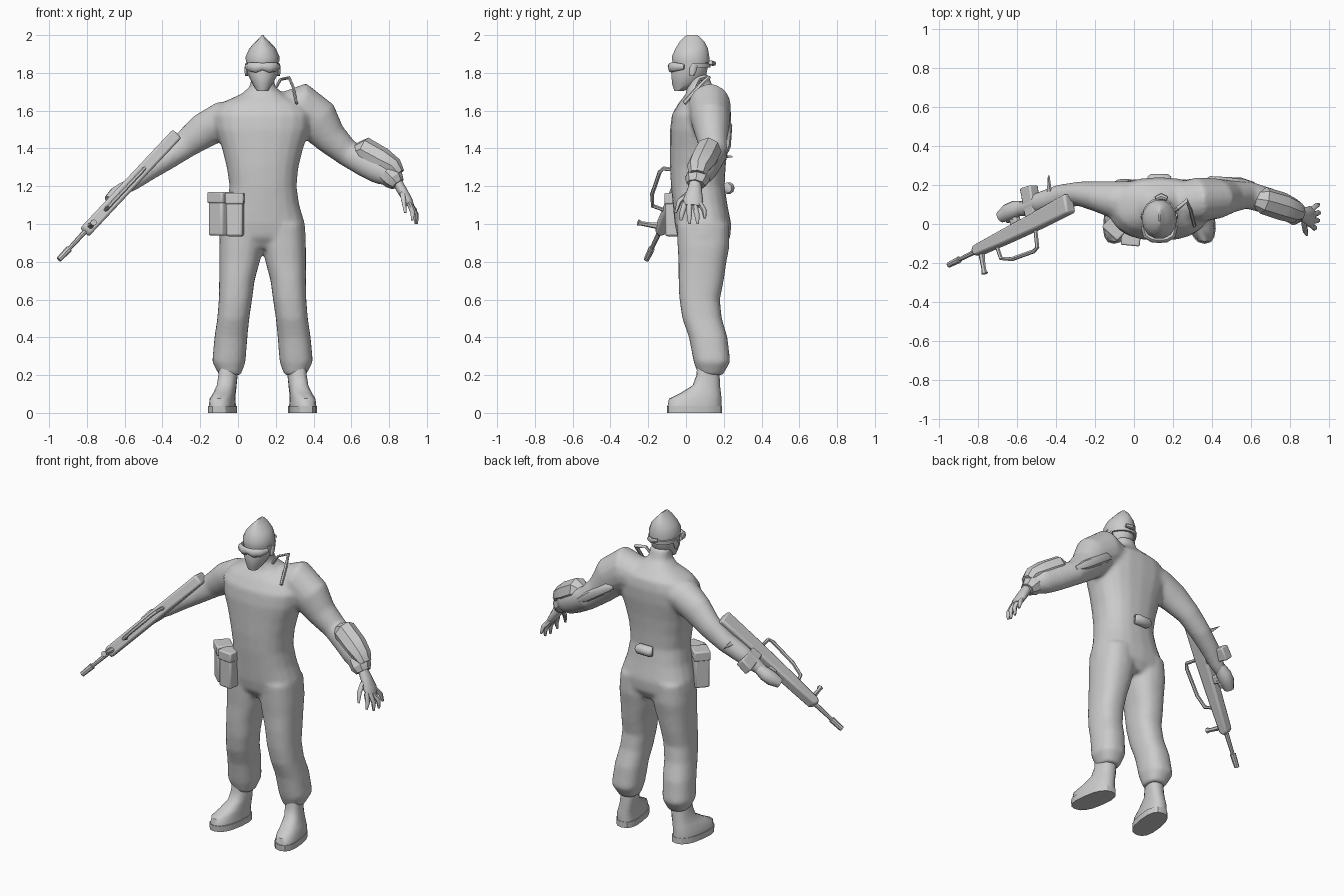
import bpy, bmesh, math
from mathutils import Vector as V

grey = bpy.data.materials.new("cloth grey")
grey.diffuse_color = (0.6, 0.6, 0.6, 1)
MID = 0.13  # x of the figure's centre line


def curve(c, a, b, n, p):
    """One superellipse ring around c with half axes a and b."""
    out = []
    for i in range(n):
        t = 2 * math.pi * i / n
        x, y = math.cos(t), math.sin(t)
        out.append(c + a * math.copysign(abs(x) ** (2 / p), x)
                   + b * math.copysign(abs(y) ** (2 / p), y))
    return out


def stack(rows, n=20, p=2.4, mirror=False, splay=0):
    """Horizontal rings from rows of (z, x0, x1, y0, y1)."""
    rings = []
    for z, x0, x1, y0, y1 in rows:
        r = curve(V(((x0 + x1) / 2, (y0 + y1) / 2, z)), V(((x1 - x0) / 2, 0, 0)),
                  V((0, (y1 - y0) / 2, 0)), n, p)
        for q in r:
            q.x += splay * (q.y - 0.1)
            if mirror:
                q.x = 2 * MID - q.x
        rings.append(r)
    return rings


def tube(rows, n=10, side=(0, 1, 0), p=2):
    """Rings along a path from rows of (x, y, z, radius along side, other radius)."""
    pts = [V(r[:3]) for r in rows]
    rings = []
    for i, r in enumerate(rows):
        t = (pts[min(i + 1, len(pts) - 1)] - pts[max(i - 1, 0)]).normalized()
        a = V(side)
        a = (a - t * a.dot(t)).normalized()
        rings.append(curve(pts[i], a * r[3], t.cross(a) * r[-1], n, p))
    return rings


def part(name, lofts, angle=40, voxel=0, bevel=0):
    """Skin each loft with capped ends and make one object."""
    bm = bmesh.new()
    for rings in lofts:
        vs = [[bm.verts.new(q) for q in r] for r in rings]
        n = len(vs[0])
        for lo, hi in zip(vs, vs[1:]):
            for i in range(n):
                bm.faces.new((lo[i], lo[(i + 1) % n], hi[(i + 1) % n], hi[i]))
        bm.faces.new(vs[0][::-1])
        bm.faces.new(vs[-1])
    bmesh.ops.recalc_face_normals(bm, faces=bm.faces)
    me = bpy.data.meshes.new(name)
    bm.to_mesh(me)
    bm.free()
    me.materials.append(grey)
    ob = bpy.data.objects.new(name, me)
    bpy.context.collection.objects.link(ob)
    bpy.ops.object.select_all(action='DESELECT')
    ob.select_set(True)
    bpy.context.view_layer.objects.active = ob
    if voxel:
        m = ob.modifiers.new("blend", 'REMESH')
        m.mode, m.voxel_size, m.use_smooth_shade = 'VOXEL', voxel, True
        s = ob.modifiers.new("soften", 'SMOOTH')
        s.factor, s.iterations = 0.5, 8
    else:
        if bevel:
            b = ob.modifiers.new("bevel", 'BEVEL')
            b.width, b.segments = bevel, 2
        bpy.ops.object.shade_smooth_by_angle(angle=math.radians(angle))
    return ob


# clothed body: torso, legs and arms blended into one suit
torso = stack([(0.87, -.05, .31, 0, .2), (0.93, -.1, .36, -.045, .235), (1.0, -.095, .355, -.06, .24),
               (1.1, -.06, .325, -.07, .22), (1.2, -.045, .31, -.08, .205), (1.3, -.06, .32, -.085, .21),
               (1.4, -.085, .345, -.085, .22), (1.5, -.12, .38, -.085, .235), (1.58, -.13, .39, -.075, .24),
               (1.64, -.09, .35, -.04, .23), (1.69, .02, .24, 0, .18), (1.73, .065, .195, .005, .14),
               (1.79, .07, .19, 0, .12)])
LEG = [(1.0, -.09, .13, -.05, .23), (.88, -.1, .128, -.045, .23), (.8, -.1, .115, -.04, .215),
       (.7, -.1, .088, -.04, .2), (.6, -.102, .075, -.035, .18), (.5, -.11, .06, -.02, .19),
       (.4, -.125, .05, .015, .22), (.27, -.137, .04, .04, .235), (.2, -.1, .015, .065, .195)]
left_arm = tube([(.22, .11, 1.6, .1, .09), (.33, .125, 1.62, .115, .13), (.42, .13, 1.55, .105, .12),
                 (.49, .14, 1.455, .085, .09), (.58, .15, 1.375, .072, .072), (.68, .12, 1.325, .068, .08),
                 (.76, .09, 1.285, .07, .08), (.82, .06, 1.24, .05, .05), (.85, .05, 1.2, .035, .03)], 16)
right_arm = tube([(.04, .11, 1.57, .11, .09), (-.08, .12, 1.55, .1, .1), (-.18, .14, 1.495, .08, .095),
                  (-.28, .155, 1.42, .063, .075), (-.38, .14, 1.345, .062, .062), (-.48, .11, 1.28, .055, .055),
                  (-.56, .08, 1.215, .042, .042), (-.6, .07, 1.185, .035, .03)], 16)
part("suit", [torso, stack(LEG), stack(LEG, mirror=True), left_arm, right_arm], voxel=0.012)

# boots with flat soles
BOOT = [(.035, -.142, -.008, -.098, .188), (.075, -.138, -.012, -.09, .188), (.105, -.125, -.012, -.03, .185),
        (.145, -.112, -.01, .035, .18), (.2, -.105, -.005, .055, .178), (.26, -.1, -.01, .06, .17)]
SOLE = [(0, -.146, -.002, -.1, .19), (.037, -.146, -.002, -.102, .19)]
for label, flip in (("right", False), ("left", True)):
    part(label + "_boot", [stack(BOOT, 16, 2.5, flip, .14)], 50)
    part(label + "_sole", [stack(SOLE, 16, 2.5, flip, .14)], 30)

# head, pointed cap, goggles with strap
part("masked_head", [stack([(1.705, .1, .16, -.062, -.01), (1.74, .077, .183, -.075, .07),
                            (1.79, .052, .208, -.08, .11), (1.84, .047, .213, -.072, .12),
                            (1.9, .05, .21, -.07, .12)], 14, 2)], 50)
part("cap", [stack([(1.855, .042, .218, -.074, .126), (1.885, .04, .22, -.078, .126), (1.93, .06, .2, -.058, .118),
                    (1.965, .092, .168, -.035, .1), (1.99, .118, .142, -.01, .075), (2.0, .126, .134, .005, .06)],
                   14, 2)], 50)
part("goggles", [tube([(.045, -.01, 1.832, .014, .01), (.06, -.06, 1.832, .024, .015), (.095, -.08, 1.828, .027, .015),
                       (.13, -.083, 1.834, .019, .014), (.165, -.08, 1.828, .027, .015),
                       (.2, -.06, 1.832, .024, .015), (.215, -.01, 1.832, .014, .01)], 8, (0, 0, 1))], 50)
part("goggle_strap", [stack([(1.828, .041, .219, -.06, .13), (1.852, .04, .22, -.06, .132)], 16, 2)], 30)
part("strap_knot", [tube([(.11, .13, 1.855, .012, .012), (.14, .142, 1.85, .018, .014),
                          (.17, .13, 1.855, .012, .012)], 8)])
part("ears", [tube([(x, .03, 1.785, .012, .008), (x, .038, 1.82, .02, .011), (x, .045, 1.845, .016, .008)], 8)
              for x in (.045, .215)])

# shoulder strap loop
part("shoulder_strap", [tube([(.2, .06, 1.72, .012, .008), (.225, .08, 1.765, .012, .008), (.27, .12, 1.775, .013, .01),
                              (.29, .07, 1.73, .012, .008), (.31, -.01, 1.64, .012, .008)], 6)])

# forearm guard and gauntlet cuff
part("forearm_guard", [tube([(.625, .13, 1.385, .045, .04), (.665, .12, 1.39, .07, .072), (.76, .09, 1.335, .072, .07),
                             (.825, .065, 1.3, .062, .052), (.85, .06, 1.265, .045, .035)], 8)], 30)
part("gauntlet_cuff", [tube([(.79, .07, 1.27, .06, .062), (.825, .058, 1.235, .066, .058),
                             (.845, .052, 1.21, .05, .04)], 8)], 30)

# open left hand
fingers = [((.905, .07, 1.115), (.935, .095, 1.075), (.948, .1, 1.03)),
           ((.915, .045, 1.1), (.945, .058, 1.05), (.947, .062, 1.0)),
           ((.915, .018, 1.1), (.94, .018, 1.05), (.94, .018, 1.0)),
           ((.905, -.005, 1.11), (.925, -.02, 1.06), (.923, -.028, 1.02)),
           ((.87, .01, 1.16), (.878, -.035, 1.12), (.885, -.055, 1.06))]
palm = tube([(.84, .05, 1.225, .03, .028), (.87, .045, 1.175, .04, .028), (.9, .038, 1.125, .054, .025),
             (.918, .035, 1.095, .045, .016)], 10)
part("left_hand", [palm] + [tube([(*a, .015, .015), (*b, .014, .014), (*c, .007, .007)], 6)
                            for a, b, c in fingers], 60)

# hip pouches
def box(c, hx, hy, hz, turn):
    a, b = V((math.cos(turn), math.sin(turn), 0)), V((-math.sin(turn), math.cos(turn), 0))
    return [[V(c) + V((0, 0, z)) + a * i * hx + b * j * hy for i, j in ((-1, -1), (1, -1), (1, 1), (-1, 1))]
            for z in (-hz, hz)]


part("hip_pouches", [box((-.015, -.062, 1.045), .045, .045, .11, -.1),
                     box((-.092, -.015, 1.05), .05, .045, .112, -.75)], bevel=.012)
part("pouch_flaps", [box((-.015, -.062, 1.135), .049, .049, .03, -.1),
                     box((-.092, -.015, 1.14), .054, .049, .03, -.75)], bevel=.008)

# rolled kit at the back of the waist, and sheath behind the upper arm
part("waist_roll", [tube([(.08, .22, 1.19, .025, .025), (.09, .225, 1.19, .032, .032),
                          (.17, .225, 1.19, .032, .032), (.18, .22, 1.19, .025, .025)], 10)])
part("arm_sheath", [tube([(.36, .215, 1.53, .012, .015), (.39, .22, 1.52, .025, .03), (.55, .215, 1.41, .022, .028),
                          (.61, .205, 1.37, .012, .015)], 8)])

# rifle frame: s runs to the muzzle, h towards the carrying handle, w sideways
O = V((-.33, .1, 1.47))
D = (V((-.95, -.21, .81)) - O).normalized()
U = V((0, -1, 0))
U = (U - D * U.dot(D)).normalized()
W = D.cross(U)


def slab(profile, half):
    return [[O + D * s + U * h + W * w for s, h in profile] for w in (-half, half)]


def rod(path, n=8):
    return tube([(*(O + D * s + U * h), r, r) for s, h, r in path], n, W)


part("rifle_body", [slab([(-.01, -.055), (.1, -.05), (.3, -.042), (.52, -.036), (.73, -.028), (.75, 0),
                          (.73, .028), (.5, .038), (.25, .045), (0, .045)], .032)], bevel=.012)
part("rifle_barrel", [rod([(.72, 0, .014), (.87, 0, .011), (.872, 0, .018), (.955, 0, .015)])], 30)
part("carrying_handle", [rod([(.28, .02, .01), (.3, .13, .011), (.33, .14, .011), (.5, .125, .011),
                              (.575, .095, .011), (.585, .02, .01)], 6)], 30)
part("front_grip", [rod([(.7, .0, .02), (.71, .06, .014), (.715, .11, .012), (.715, .13, .018)], 6)], 30)
part("magazine", [slab([(.24, -.03), (.31, -.03), (.3, -.19), (.22, -.18)], .03)], bevel=.008)
part("rear_fin", [slab([(.12, -.03), (.17, -.03), (.1, -.19)], .006)])
part("pistol_grip", [slab([(.39, -.02), (.44, -.02), (.43, -.13), (.385, -.125)], .02)], bevel=.008)

# right hand closed around the grip
grip = [rod([(s, -.06 - .01 * k, .022), (s + .03, -.075 - .01 * k, .02), (s + .06, -.07 - .01 * k, .012)], 6)
        for k, s in enumerate((.41, .41, .4))]
part("right_hand", [tube([(-.57, .085, 1.21, .034, .032), (-.61, .075, 1.18, .045, .04), (-.645, .06, 1.155, .045, .042),
                          (-.685, .035, 1.125, .03, .028)], 10)] + grip, 60)
